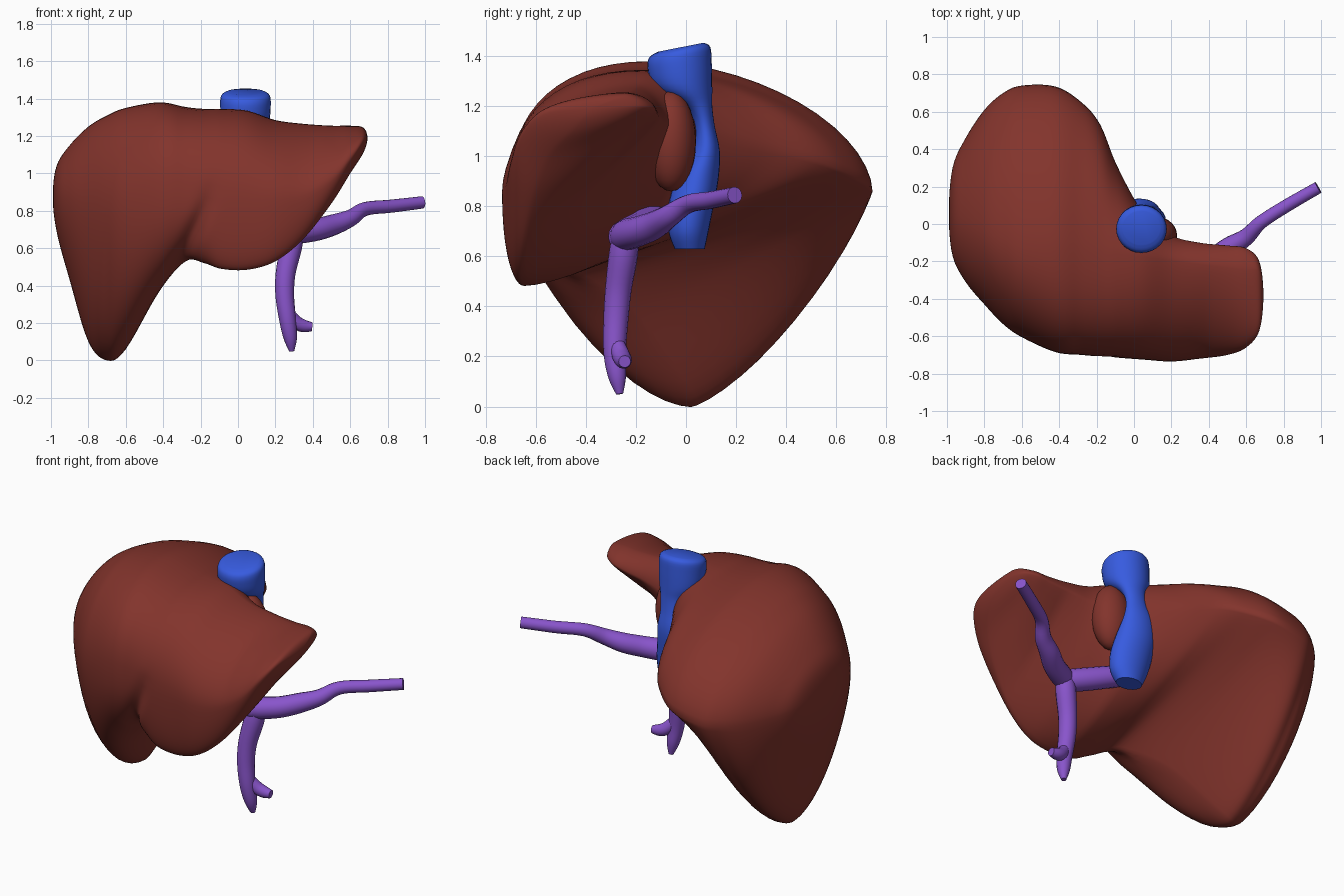
import bpy, bmesh, math
from mathutils import Vector


def material(name, rgb):
    m = bpy.data.materials.new(name)
    m.diffuse_color = (*rgb, 1)
    return m


BROWN = material("liver brown", (0.225, 0.034, 0.025))
BLUE = material("vein blue", (0.038, 0.105, 0.74))
PURPLE = material("vein purple", (0.25, 0.09, 0.6))


def catmull(a, b, c, d, t):
    return [0.5 * (2 * q + (r - p) * t + (2 * p - 5 * q + 4 * r - s) * t * t
                   + (3 * q - p - 3 * r + s) * t ** 3) for p, q, r, s in zip(a, b, c, d)]


def spline(rows, steps):
    """Smooth rows between the given ones; the first and last are phantom rows."""
    out = []
    for i in range(1, len(rows) - 2):
        out += [catmull(*rows[i - 1:i + 3], k / steps) for k in range(steps)]
    return out + [list(rows[-2])]


def loft(name, rings, mat, angle=60):
    bm = bmesh.new()
    vs = [[bm.verts.new(p) for p in ring] for ring in rings]
    n = len(vs[0])
    for a, b in zip(vs, vs[1:]):
        for i in range(n):
            bm.faces.new((a[i], a[(i + 1) % n], b[(i + 1) % n], b[i]))
    bm.faces.new(vs[0])
    bm.faces.new(vs[-1])
    bmesh.ops.remove_doubles(bm, verts=bm.verts, dist=0.0005)
    bmesh.ops.recalc_face_normals(bm, faces=bm.faces)
    me = bpy.data.meshes.new(name)
    bm.to_mesh(me)
    bm.free()
    me.materials.append(mat)
    ob = bpy.data.objects.new(name, me)
    bpy.context.collection.objects.link(ob)
    bpy.context.view_layer.objects.active = ob
    ob.select_set(True)
    bpy.ops.object.shade_smooth_by_angle(angle=math.radians(angle))
    ob.select_set(False)
    return ob


def ramp(x, pts):
    for (x0, y0), (x1, y1) in zip(pts, pts[1:]):
        if x <= x1:
            return y0 + (y1 - y0) * max(0, (x - x0) / (x1 - x0))
    return pts[-1][1]


# Liver sections: x, front y, front z, top z, back y, back z, bottom y, bottom z
SECTIONS = [
    (-0.97, -0.17, 0.88, 1.04, 0.30, 0.88, 0.03, 0.69),
    (-0.90, -0.31, 0.86, 1.15, 0.46, 0.86, 0.01, 0.43),
    (-0.80, -0.43, 0.84, 1.25, 0.61, 0.85, 0.02, 0.10),
    (-0.70, -0.535, 0.84, 1.31, 0.70, 0.85, 0.02, 0.00),
    (-0.60, -0.605, 0.85, 1.35, 0.74, 0.85, 0.00, 0.06),
    (-0.42, -0.685, 0.88, 1.38, 0.735, 0.88, -0.22, 0.37),
    (-0.28, -0.70, 0.88, 1.355, 0.65, 0.93, -0.45, 0.53),
    (-0.18, -0.71, 0.87, 1.345, 0.53, 0.98, -0.57, 0.52),
    (-0.09, -0.715, 0.86, 1.345, 0.31, 1.04, -0.63, 0.49),
    (0.05, -0.725, 0.86, 1.335, 0.06, 1.10, -0.65, 0.485),
    (0.20, -0.735, 0.86, 1.285, -0.06, 1.12, -0.66, 0.53),
    (0.35, -0.72, 0.88, 1.265, -0.10, 1.15, -0.65, 0.65),
    (0.50, -0.70, 0.97, 1.255, -0.115, 1.17, -0.61, 0.84),
    (0.60, -0.66, 1.08, 1.255, -0.13, 1.19, -0.55, 1.00),
    (0.67, -0.57, 1.17, 1.245, -0.20, 1.20, -0.45, 1.11),
]


def full(s):
    x, yf, zf, zt, yb, zk, ym, zb = s
    return [x, yf, zf, ramp(x, [(-1, 0.04), (-0.6, -0.12), (0, -0.17), (0.7, -0.26)]),
            zt, yb, zk, ym, zb]


def pole(x, y, z):
    return [x, y, z, y, z, y, z, y, z]


def phantom(p, s):
    return [s[0]] + [2 * a - b for a, b in zip(p[1:], s[1:])]


def section(s, q=14):
    """Closed outline through four extreme points, joined by superellipse quarters."""
    x, yf, zf, yt, zt, yb, zk, ym, zb = s
    n_top = ramp(x, [(-1, 2), (-0.6, 2.1), (-0.35, 2.4), (-0.1, 2.3), (0.2, 1.9), (0.4, 1.65), (0.7, 1.8)])
    n_front = ramp(x, [(-1, 2), (-0.8, 1.75), (-0.7, 1.7), (-0.55, 2.0), (-0.4, 2.3), (0.2, 2.2), (0.7, 1.8)])
    n_back = ramp(x, [(-1, 2), (-0.7, 1.35), (-0.4, 1.12), (-0.2, 1.2), (0, 1.55),
                      (0.2, 1.4), (0.4, 1.15), (0.7, 1.4)])
    # each quarter: side point, end point, exponent, direction
    quarters = [((yf, zf), (yt, zt), n_top, 0), ((yb, zk), (yt, zt), 1.75, 1),
                ((yb, zk), (ym, zb), n_back, 0), ((yf, zf), (ym, zb), n_front, 1)]
    pts = []
    for (ys, zs), (ye, ze), n, flip in quarters:
        for k in range(q):
            a = math.pi / 2 * ((q - k) if flip else k) / q
            c, d = max(0, math.cos(a)) ** (2 / n), max(0, math.sin(a)) ** (2 / n)
            y, z = ye + (ys - ye) * c, zs + (ze - zs) * d
            # fissure between the lobes on the front face
            if y < -0.4:
                line = -0.3 + (z - 0.55) * 0.45
                fade = min(1, max(0, (0.95 - z) / 0.25)) * min(1, (-0.4 - y) / 0.1)
                y += 0.045 * fade * math.exp(-((x - line) / 0.045) ** 2)
            pts.append((x, y, z))
    return pts


rows = [full(s) for s in SECTIONS]
first, last = pole(-0.99, 0.05, 0.88), pole(0.692, -0.38, 1.19)
rows = [phantom(first, rows[0]), first] + rows + [last, phantom(last, rows[-1])]
loft("liver", [section(s) for s in spline(rows, 6)], BROWN)

# Large vein behind the liver: x, y, z, radius x, radius y
CAVA = [
    (0.05, 0.015, 0.63, 0.08, 0.06), (0.05, 0.01, 0.70, 0.115, 0.08),
    (0.04, 0.02, 0.80, 0.13, 0.09), (0.025, 0.045, 0.91, 0.125, 0.085),
    (0.03, 0.08, 1.02, 0.10, 0.055), (0.045, 0.075, 1.12, 0.07, 0.04),
    (0.05, 0.05, 1.20, 0.08, 0.055), (0.04, -0.01, 1.27, 0.125, 0.115),
    (0.04, -0.025, 1.36, 0.135, 0.128), (0.04, -0.025, 1.42, 0.13, 0.122),
    (0.04, -0.02, 1.44, 0.10, 0.09),
]


def ellipse(s, n=28):
    x, y, z, a, b = s
    tilt = 1.4 * max(0, z - 1.3)
    return [(x + a * math.cos(t), y + b * math.sin(t), z + tilt * (y + b * math.sin(t)))
            for t in (2 * math.pi * i / n for i in range(n))]


loft("vena_cava", [ellipse(s) for s in spline([CAVA[0]] + CAVA + [CAVA[-1]], 4)], BLUE, 45)

# Small rear lobe beside the large vein
loft("rear_lobe", [ellipse((0.115, -0.06, 1.06 - 0.2 * math.cos(t), 0.115 * math.sin(t), 0.1 * math.sin(t)))
                   for t in (math.pi * i / 14 for i in range(15))], BROWN)


def tube(name, pts, n=16):
    """Round vessel through points (x, y, z, radius)."""
    path = spline([pts[0]] + pts + [pts[-1]], 5)
    rings, side = [], None
    for i, p in enumerate(path):
        a, b = path[max(0, i - 1)], path[min(len(path) - 1, i + 1)]
        d = (Vector(b[:3]) - Vector(a[:3])).normalized()
        side = side or d.orthogonal()
        side = (side - d * side.dot(d)).normalized()
        up = d.cross(side)
        rings.append([Vector(p[:3]) + p[3] * (side * math.cos(t) + up * math.sin(t))
                      for t in (2 * math.pi * k / n for k in range(n))])
    loft(name, rings, PURPLE, 50)


# Portal vein and its branches
tube("portal_trunk", [(-0.10, -0.10, 0.77, 0.045), (0.02, -0.13, 0.75, 0.06),
                      (0.16, -0.19, 0.71, 0.065), (0.28, -0.25, 0.68, 0.062),
                      (0.32, -0.26, 0.67, 0.04)])
tube("side_vein", [(0.27, -0.26, 0.66, 0.045), (0.32, -0.24, 0.685, 0.062),
                   (0.42, -0.19, 0.70, 0.06), (0.51, -0.125, 0.725, 0.056),
                   (0.60, -0.07, 0.76, 0.046), (0.68, 0.01, 0.81, 0.037),
                   (0.82, 0.10, 0.825, 0.035), (0.985, 0.195, 0.845, 0.033)])
tube("lower_vein", [(0.30, -0.24, 0.70, 0.05), (0.285, -0.25, 0.61, 0.058),
                    (0.255, -0.27, 0.47, 0.053), (0.25, -0.28, 0.35, 0.05),
                    (0.265, -0.285, 0.22, 0.045), (0.28, -0.275, 0.12, 0.036),
                    (0.287, -0.265, 0.05, 0.014)])
tube("lower_branch", [(0.265, -0.28, 0.26, 0.03), (0.31, -0.26, 0.205, 0.036),
                      (0.35, -0.25, 0.185, 0.034), (0.395, -0.245, 0.18, 0.024)])
